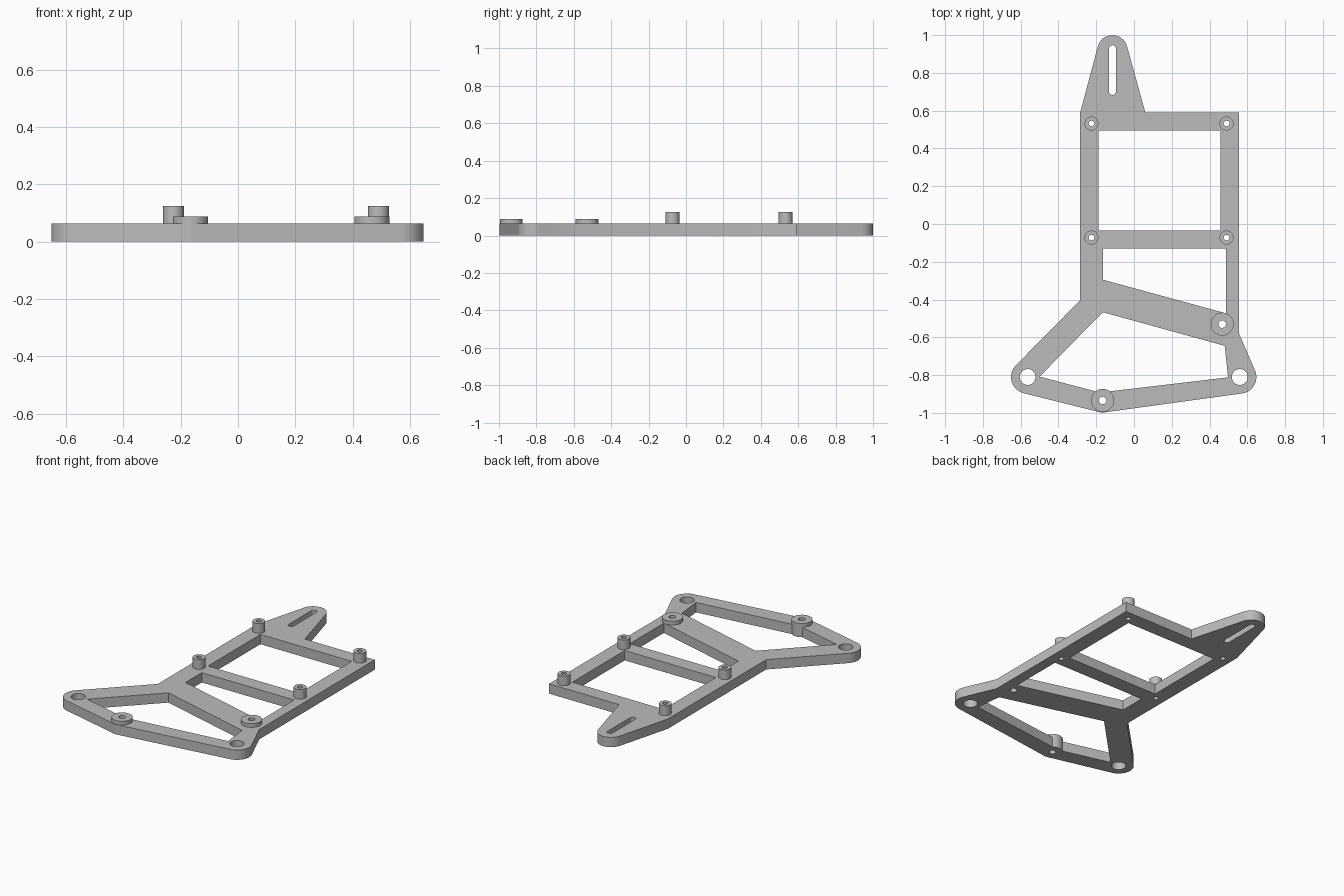
import bpy, bmesh
from math import cos, sin, radians

cube = bpy.data.objects.get("Cube")
if cube:
    bpy.data.objects.remove(cube, do_unlink=True)

grey = bpy.data.materials.new("plain grey")
grey.use_nodes = True
grey.diffuse_color = (0.5, 0.5, 0.5, 1)
grey.node_tree.nodes["Principled BSDF"].inputs["Base Color"].default_value = (0.5, 0.5, 0.5, 1)

PLATE = 0.063


def arc(centre, r, a0, a1, n=16):
    """Points along an arc, angles in degrees."""
    angles = [radians(a0 + (a1 - a0) * i / n) for i in range(n + 1)]
    return [(centre[0] + r * cos(a), centre[1] + r * sin(a)) for a in angles]


def circle(centre, r, n=40):
    return arc(centre, r, 0, 360, n)[:-1]


def extruded(name, loops, z0, z1):
    """Solid from an outer loop and any number of hole loops."""
    curve = bpy.data.curves.new(name, "CURVE")
    curve.dimensions = "2D"
    curve.fill_mode = "BOTH"
    curve.extrude = (z1 - z0) / 2
    for points in loops:
        spline = curve.splines.new("POLY")
        spline.points.add(len(points) - 1)
        for p, (x, y) in zip(spline.points, points):
            p.co = (x, y, 0, 1)
        spline.use_cyclic_u = True
    temp = bpy.data.objects.new(name + " outline", curve)
    bpy.context.collection.objects.link(temp)
    mesh = bpy.data.meshes.new_from_object(
        temp.evaluated_get(bpy.context.evaluated_depsgraph_get()))
    bpy.data.objects.remove(temp, do_unlink=True)

    # Weld caps to walls and seat the solid at its height
    bm = bmesh.new()
    bm.from_mesh(mesh)
    bmesh.ops.remove_doubles(bm, verts=bm.verts, dist=0.0001)
    bmesh.ops.recalc_face_normals(bm, faces=bm.faces)
    bmesh.ops.translate(bm, verts=bm.verts, vec=(0, 0, (z0 + z1) / 2))
    bm.to_mesh(mesh)
    bm.free()
    mesh.name = name
    mesh.materials.clear()
    mesh.materials.append(grey)
    obj = bpy.data.objects.new(name, mesh)
    bpy.context.collection.objects.link(obj)
    bpy.ops.object.select_all(action="DESELECT")
    obj.select_set(True)
    bpy.context.view_layer.objects.active = obj
    bpy.ops.object.shade_smooth_by_angle(angle=radians(30))
    return obj


# Key centres
tip = (-0.114, 0.92)
left_eye, right_eye = (0.56, -0.81), (-0.563, -0.81)
front_boss, arm_boss = (-0.166, -0.934), (0.467, -0.53)
posts = {f"{end}_{side}_post": (x, y)
         for end, y in (("back", 0.532), ("middle", -0.072))
         for side, x in (("right", -0.225), ("left", 0.49))}

# Outer edge of the frame
outline = (arc(tip, 0.08, 15, 165)
           + [(-0.285, 0.59), (-0.285, -0.403)]
           + arc(right_eye, 0.088, 135, 256)
           + arc(front_boss, 0.064, 256, 277)
           + arc(left_eye, 0.088, 277, 383)
           + [(0.555, -0.578), (0.555, 0.59), (0.06, 0.59)])

# Large openings
back_window = [(-0.188, 0.495), (-0.188, -0.035), (0.458, -0.035), (0.458, 0.495)]
middle_window = [(-0.165, -0.13), (-0.165, -0.295), (0.488, -0.473), (0.488, -0.13)]
front_window = ([(-0.165, -0.467), (-0.5, -0.808)]
                + arc(front_boss, 0.061, 128, 52, 12)
                + [(0.498, -0.812), (0.48, -0.645)])
slot = (arc((tip[0], 0.928), 0.0185, 0, 180)
        + arc((tip[0], 0.702), 0.0185, 180, 360))

# Frame plate with bolt holes
holes = [circle(c, 0.042) for c in (left_eye, right_eye)]
holes += [circle(c, 0.02) for c in (front_boss, arm_boss)]
holes += [circle(c, 0.015) for c in posts.values()]
extruded("frame_plate",
         [outline, back_window, middle_window, front_window, slot] + holes, 0, PLATE)

# Low bosses
for name, c in (("front_boss", front_boss), ("arm_boss", arm_boss)):
    extruded(name, [circle(c, 0.061), circle(c, 0.02)], PLATE, 0.087)

# Standoff posts
for name, c in posts.items():
    extruded(name, [circle(c, 0.037), circle(c, 0.015)], PLATE, 0.125)
